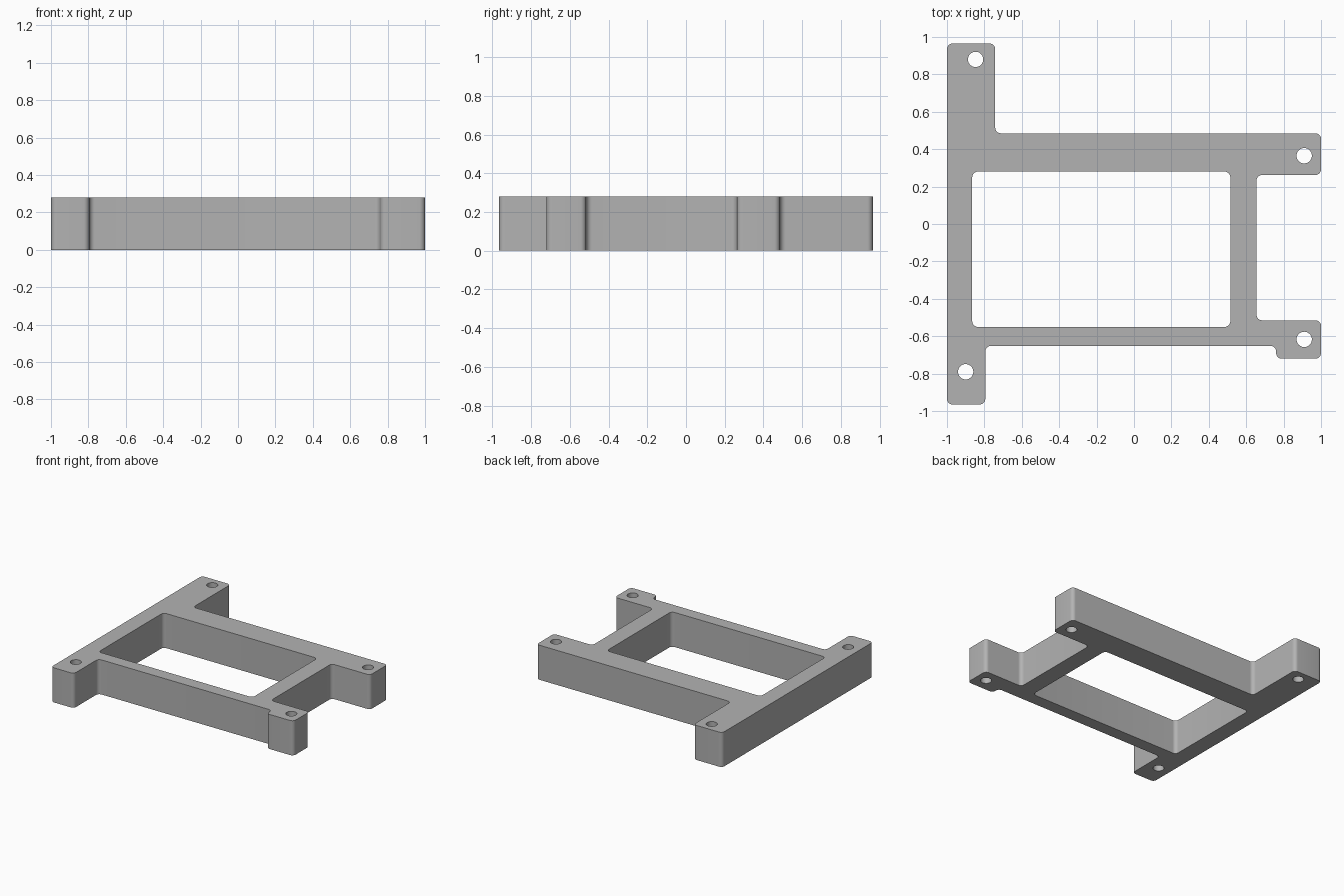
import bpy
import bmesh
from math import pi, sin, cos
from mathutils import Vector

HEIGHT = 0.28
RADIUS = 0.03

default_cube = bpy.data.objects.get("Cube")
if default_cube:
    bpy.data.objects.remove(default_cube)

grey = bpy.data.materials.new("plain grey")
grey.use_nodes = True
colour = (0.45, 0.45, 0.45, 1)
grey.diffuse_color = colour
grey.node_tree.nodes["Principled BSDF"].inputs["Base Color"].default_value = colour


def rounded(corners, radius=RADIUS, steps=8):
    """Replace each right-angled corner with a quarter arc."""
    points = []
    for i, corner in enumerate(corners):
        here = Vector(corner)
        back = (Vector(corners[i - 1]) - here).normalized() * radius
        ahead = (Vector(corners[(i + 1) % len(corners)]) - here).normalized() * radius
        centre = here + back + ahead
        for s in range(steps + 1):
            a = s / steps * pi / 2
            points.append(centre - ahead * cos(a) - back * sin(a))
    return points


def circle(x, y, radius, sides=32):
    return [Vector((x + radius * cos(2 * pi * i / sides),
                    y + radius * sin(2 * pi * i / sides))) for i in range(sides)]


# Outer outline: frame with four mounting arms
outline = [(-1, -0.965), (-0.795, -0.965), (-0.795, -0.652), (0.76, -0.652),
           (0.76, -0.72), (1, -0.72), (1, -0.515), (0.655, -0.515),
           (0.655, 0.262), (1, 0.262), (1, 0.485), (-0.742, 0.485),
           (-0.742, 0.965), (-1, 0.965)]
# Large central opening
window = [(-0.865, -0.55), (0.515, -0.55), (0.515, 0.28), (-0.865, 0.28)]
# Screw holes at the arm ends
holes = [(-0.847, 0.88), (0.91, 0.365), (0.91, -0.617), (-0.9, -0.79)]

loops = [rounded(outline), rounded(window)]
loops += [circle(x, y, 0.041) for x, y in holes]

# Fill the flat profile and extrude it upward
bm = bmesh.new()
edges = []
for loop in loops:
    verts = [bm.verts.new((p.x, p.y, 0)) for p in loop]
    edges += [bm.edges.new((v, verts[i - 1])) for i, v in enumerate(verts)]
bmesh.ops.triangle_fill(bm, edges=edges, use_beauty=True, use_dissolve=False)
result = bmesh.ops.extrude_face_region(bm, geom=bm.faces[:], use_keep_orig=True)
top = [g for g in result["geom"] if isinstance(g, bmesh.types.BMVert)]
bmesh.ops.translate(bm, verts=top, vec=(0, 0, HEIGHT))
bmesh.ops.recalc_face_normals(bm, faces=bm.faces[:])

mesh = bpy.data.meshes.new("mounting_frame")
bm.to_mesh(mesh)
bm.free()
mesh.materials.append(grey)
frame = bpy.data.objects.new("mounting_frame", mesh)
bpy.context.collection.objects.link(frame)

# Smooth arcs, crisp rims
bpy.ops.object.select_all(action="DESELECT")
frame.select_set(True)
bpy.context.view_layer.objects.active = frame
bpy.ops.object.shade_smooth_by_angle(angle=pi / 6)
